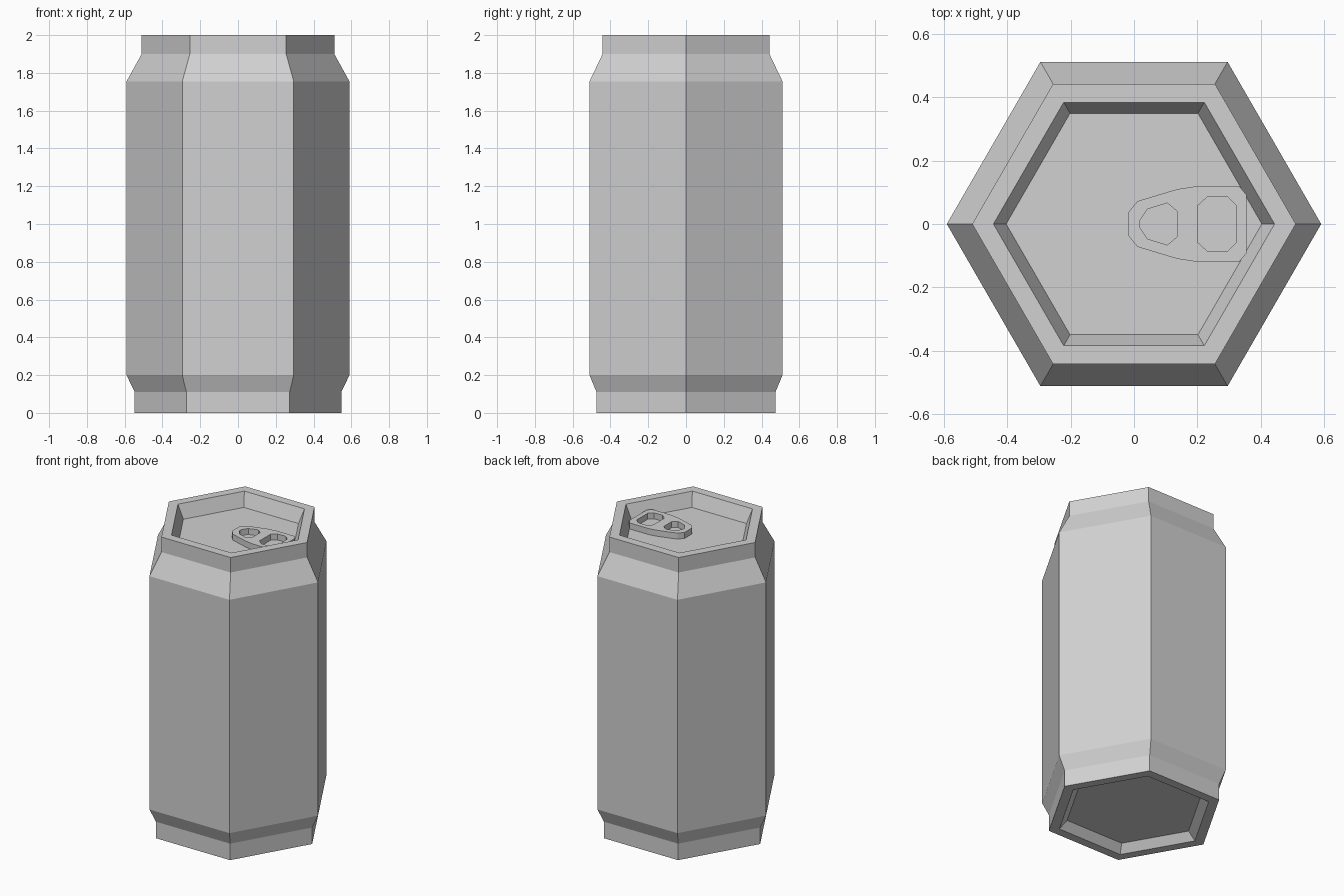
import bpy, bmesh, math

cube = bpy.data.objects.get("Cube")
if cube:
    bpy.data.objects.remove(cube, do_unlink=True)

metal = bpy.data.materials.new("light_grey_metal")
metal.use_nodes = True
grey = (0.64, 0.64, 0.64, 1)
metal.diffuse_color = grey
metal.node_tree.nodes["Principled BSDF"].inputs["Base Color"].default_value = grey

SIDES = 6
FLOOR = 1.91        # height of the sunken lid
TAB_THICKNESS = 0.04


def add_object(name, bm):
    bmesh.ops.recalc_face_normals(bm, faces=bm.faces)
    mesh = bpy.data.meshes.new(name)
    bm.to_mesh(mesh)
    bm.free()
    mesh.materials.append(metal)
    obj = bpy.data.objects.new(name, mesh)
    bpy.context.collection.objects.link(obj)
    return obj


def lathe(name, profile):
    """Closed six-sided solid from (radius, height) rings, capped at both ends."""
    bm = bmesh.new()
    rings = []
    for r, z in profile:
        angles = [math.tau * i / SIDES for i in range(SIDES)]
        rings.append([bm.verts.new((r * math.cos(a), r * math.sin(a), z)) for a in angles])
    for low, high in zip(rings, rings[1:]):
        for i in range(SIDES):
            j = (i + 1) % SIDES
            bm.faces.new((low[i], low[j], high[j], high[i]))
    bm.faces.new(rings[0])
    bm.faces.new(rings[-1])
    return add_object(name, bm)


def mirrored(half):
    """Complete an outline that is symmetric across y = 0."""
    return half + [(x, -y) for x, y in reversed(half)]


def plate(name, outlines, z, thickness):
    """Flat plate with holes: first outline is the rim, the others are holes."""
    bm = bmesh.new()
    edges = []
    for outline in outlines:
        verts = [bm.verts.new((x, y, z)) for x, y in outline]
        edges += [bm.edges.new((a, b)) for a, b in zip(verts, verts[1:] + verts[:1])]
    bmesh.ops.triangle_fill(bm, edges=edges, use_beauty=True)
    result = bmesh.ops.extrude_face_region(bm, geom=bm.faces[:], use_keep_orig=True)
    top = [g for g in result["geom"] if isinstance(g, bmesh.types.BMVert)]
    bmesh.ops.translate(bm, verts=top, vec=(0, 0, thickness))
    return add_object(name, bm)


# Can body, from the recessed base, up the outside, and down into the lid
lathe("can_body", [
    (0.43, 0.05), (0.48, 0), (0.547, 0), (0.547, 0.11), (0.59, 0.2),
    (0.59, 1.755), (0.51, 1.9), (0.51, 2), (0.443, 2), (0.403, FLOOR),
])

# Pull tab with a finger hole and a small rivet hole
rim = mirrored([(-0.017, 0.038), (0.011, 0.072), (0.137, 0.11),
                (0.197, 0.119), (0.332, 0.119), (0.355, 0.091)])
small_hole = mirrored([(0.018, 0.01), (0.043, 0.047), (0.105, 0.066), (0.135, 0.041)])
finger_hole = mirrored([(0.2, 0.057), (0.231, 0.085), (0.295, 0.085), (0.323, 0.057)])
plate("pull_tab", [rim, small_hole, finger_hole], FLOOR, TAB_THICKNESS)
